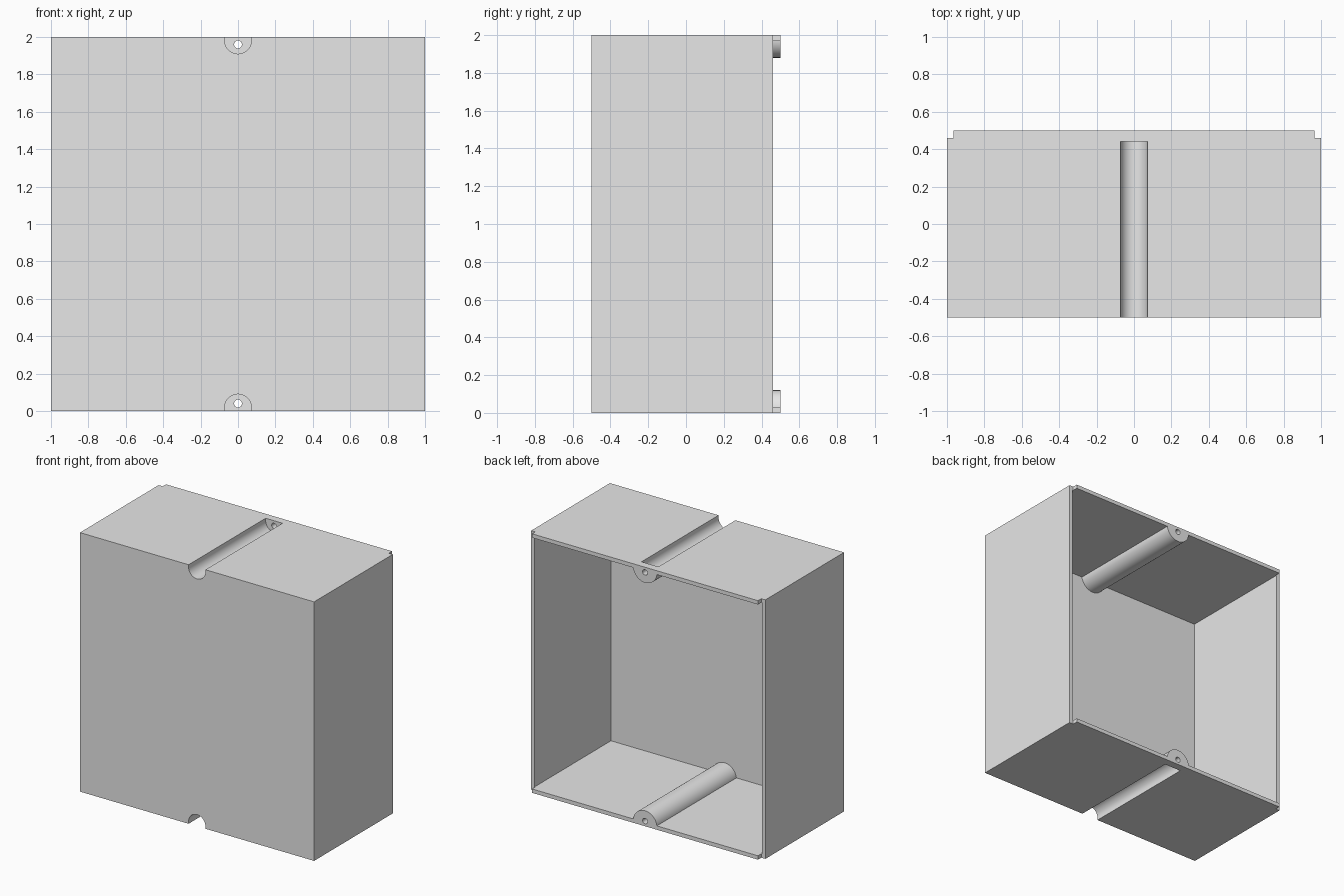
import bpy
import bmesh
import math
from mathutils import Matrix, Vector

cube = bpy.data.objects.get("Cube")
if cube:
    bpy.data.objects.remove(cube)

WALL = 0.03          # wall thickness
LIP = 0.965          # half width of the raised rear lips
SEAT = 0.46          # depth at which the side walls stop
BACK = 0.5

grey = bpy.data.materials.new("light_grey")
grey.use_nodes = True
grey.diffuse_color = (0.8, 0.8, 0.8, 1)
grey.node_tree.nodes["Principled BSDF"].inputs["Base Color"].default_value = (0.8, 0.8, 0.8, 1)


def make_object(name, bm):
    bmesh.ops.recalc_face_normals(bm, faces=bm.faces)
    mesh = bpy.data.meshes.new(name)
    bm.to_mesh(mesh)
    bm.free()
    mesh.materials.append(grey)
    obj = bpy.data.objects.new(name, mesh)
    bpy.context.collection.objects.link(obj)
    return obj


def box(name, low, high):
    low, high = Vector(low), Vector(high)
    bm = bmesh.new()
    bmesh.ops.create_cube(bm, size=1)
    bmesh.ops.scale(bm, vec=high - low, verts=bm.verts)
    bmesh.ops.translate(bm, vec=(low + high) / 2, verts=bm.verts)
    return make_object(name, bm)


def prism(name, outline, y0, y1):
    """Extrude an (x, z) outline along y."""
    bm = bmesh.new()
    face = bm.faces.new([bm.verts.new((x, y0, z)) for x, z in outline])
    grown = bmesh.ops.extrude_face_region(bm, geom=[face])
    verts = [g for g in grown["geom"] if isinstance(g, bmesh.types.BMVert)]
    bmesh.ops.translate(bm, vec=(0, y1 - y0, 0), verts=verts)
    return make_object(name, bm)


def arc(radius, z, start, end, steps):
    angles = [start + (end - start) * i / steps for i in range(steps + 1)]
    return [(radius * math.cos(a), z + radius * math.sin(a)) for a in angles]


def trough(radius, z, side, rim):
    """U-shaped outline, open towards the top (side 1) or the bottom (side -1)."""
    curve = [(-radius, rim)] + arc(radius, z, math.pi, 2 * math.pi, 32) + [(radius, rim)]
    return curve if side > 0 else [(x, 2 - h) for x, h in curve]


def combine(target, tool, operation):
    tool.hide_render = True
    mod = target.modifiers.new(operation.title(), "BOOLEAN")
    mod.operation = operation
    mod.solver = "EXACT"
    mod.object = tool
    bpy.context.view_layer.objects.active = target
    bpy.ops.object.modifier_apply(modifier=mod.name)
    bpy.data.objects.remove(tool)


# Hollow box, open at the back
housing = box("housing", (-1, -0.5, 0), (1, 0.6, 2))
cavity = box("cavity_cutter", (-1 + WALL, -0.5 + WALL, WALL), (1 - WALL, 0.8, 2 - WALL))
combine(housing, cavity, "DIFFERENCE")

# Screw channels in the top and bottom walls
for side in (1, -1):
    boss = prism("channel_boss", trough(0.102, 1.982, side, 1.99), -0.485, 0.6)
    combine(housing, boss, "UNION")
    groove = prism("groove_cutter", trough(0.072, 1.982, side, 2.2), -0.7, 0.44)
    combine(housing, groove, "DIFFERENCE")
    hole_z = 1 + side * 0.96
    hole = prism("hole_cutter", arc(0.021, hole_z, 0, 2 * math.pi, 24)[:-1], 0.35, 0.8)
    combine(housing, hole, "DIFFERENCE")

# Trim the back edge and lower the side walls behind the lips
combine(housing, box("back_cutter", (-2, BACK, -1), (2, 1, 3)), "DIFFERENCE")
for side in (1, -1):
    a, b = sorted((side * LIP, side * 1.5))
    combine(housing, box("step_cutter", (a, SEAT, -1), (b, 1, 3)), "DIFFERENCE")

# Smooth channels, sharp corners
bpy.ops.object.select_all(action="DESELECT")
housing.select_set(True)
bpy.context.view_layer.objects.active = housing
bpy.ops.object.shade_smooth_by_angle(angle=math.radians(30))
